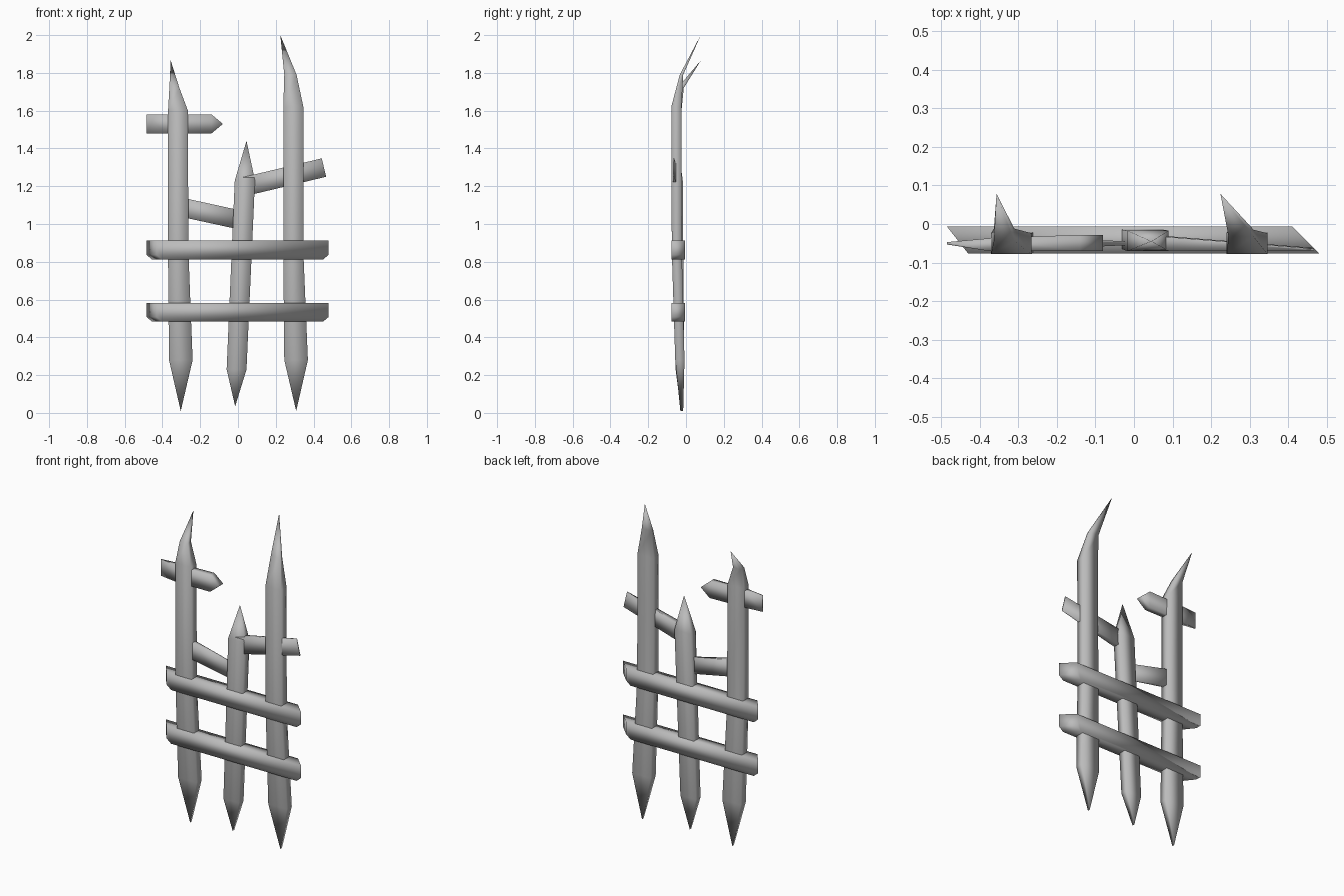
import bpy, bmesh
from mathutils import Matrix, Vector

if "Cube" in bpy.data.objects:
    bpy.data.objects.remove(bpy.data.objects["Cube"], do_unlink=True)

wood = bpy.data.materials.new("weathered_grey")
wood.use_nodes = True
GREY = (0.5, 0.5, 0.5, 1)
wood.diffuse_color = GREY
wood.node_tree.nodes["Principled BSDF"].inputs["Base Color"].default_value = GREY


def loft(name, rings, matrix=Matrix()):
    """Skin rings of points, cap both ends and weld collapsed tips."""
    bm = bmesh.new()
    loops = [[bm.verts.new(matrix @ Vector(p)) for p in ring] for ring in rings]
    for a, b in zip(loops, loops[1:]):
        for i in range(len(a)):
            j = (i + 1) % len(a)
            bm.faces.new((a[i], a[j], b[j], b[i]))
    bm.faces.new(loops[0][::-1])
    bm.faces.new(loops[-1])
    bmesh.ops.remove_doubles(bm, verts=bm.verts, dist=0.0005)
    bmesh.ops.recalc_face_normals(bm, faces=bm.faces)
    mesh = bpy.data.meshes.new(name)
    bm.to_mesh(mesh)
    bm.free()
    mesh.materials.append(wood)
    mesh.shade_smooth()
    obj = bpy.data.objects.new(name, mesh)
    bpy.context.collection.objects.link(obj)
    return obj


def stake(name, levels):
    """Levels are (z, left x, right x, front y, back y)."""
    loft(name, [[(a, f, z), (b, f, z), (b, k, z), (a, k, z)] for z, a, b, f, k in levels])


def plank(name, start, tilt, sections):
    """Sections along the plank are (distance, half height, front y, back y)."""
    m = Matrix.Translation((start[0], 0, start[1])) @ Matrix.Rotation(-tilt, 4, 'Y')
    loft(name, [[(d, f, -h), (d, k, -h), (d, k, h), (d, f, h)] for d, h, f, k in sections], m)


# Upright stakes, sharpened at both ends
stake("right_stake", [
    (0.01, -0.303, -0.303, -0.03, -0.015), (0.28, -0.365, -0.24, -0.057, -0.008),
    (0.85, -0.37, -0.262, -0.075, -0.022), (1.6, -0.37, -0.265, -0.078, -0.024),
    (1.72, -0.363, -0.31, -0.045, -0.012), (1.865, -0.356, -0.356, 0.078, 0.078)])
stake("middle_stake", [
    (0.035, -0.015, -0.015, -0.03, -0.015), (0.23, -0.06, 0.045, -0.055, -0.01),
    (1.23, -0.017, 0.09, -0.07, -0.017), (1.44, 0.045, 0.045, -0.045, -0.045)])
stake("left_stake", [
    (0.01, 0.308, 0.308, -0.03, -0.015), (0.28, 0.245, 0.37, -0.057, -0.008),
    (0.85, 0.24, 0.346, -0.075, -0.022), (1.62, 0.24, 0.346, -0.078, -0.024),
    (1.79, 0.245, 0.31, -0.033, -0.015), (2.0, 0.224, 0.224, 0.078, 0.078)])

# Horizontal rails with slanted ends and clipped lower corners
for name, z in (("lower_rail", 0.483), ("upper_rail", 0.812)):
    rings = []
    for y, a, b in ((-0.076, -0.43, 0.48), (-0.006, -0.485, 0.41)):
        rings.append([(a + 0.03, y, z), (b - 0.03, y, z), (b, y, z + 0.025),
                      (b, y, z + 0.1), (a, y, z + 0.1), (a, y, z + 0.025)])
    loft(name, rings)

# Short broken planks between and across the stakes
plank("top_plank", (-0.485, 1.53), 0, [
    (0, 0.05, -0.053, -0.047), (0.11, 0.05, -0.07, -0.037),
    (0.345, 0.05, -0.07, -0.028), (0.405, 0, -0.07, -0.028)])
plank("cross_plank", (-0.35, 1.1), -0.215, [
    (0, 0.05, -0.07, -0.03), (0.37, 0.05, -0.053, -0.047)])
plank("side_plank", (0.03, 1.197), 0.235, [
    (0, 0.05, -0.068, -0.028), (0.437, 0.05, -0.068, -0.062)])
